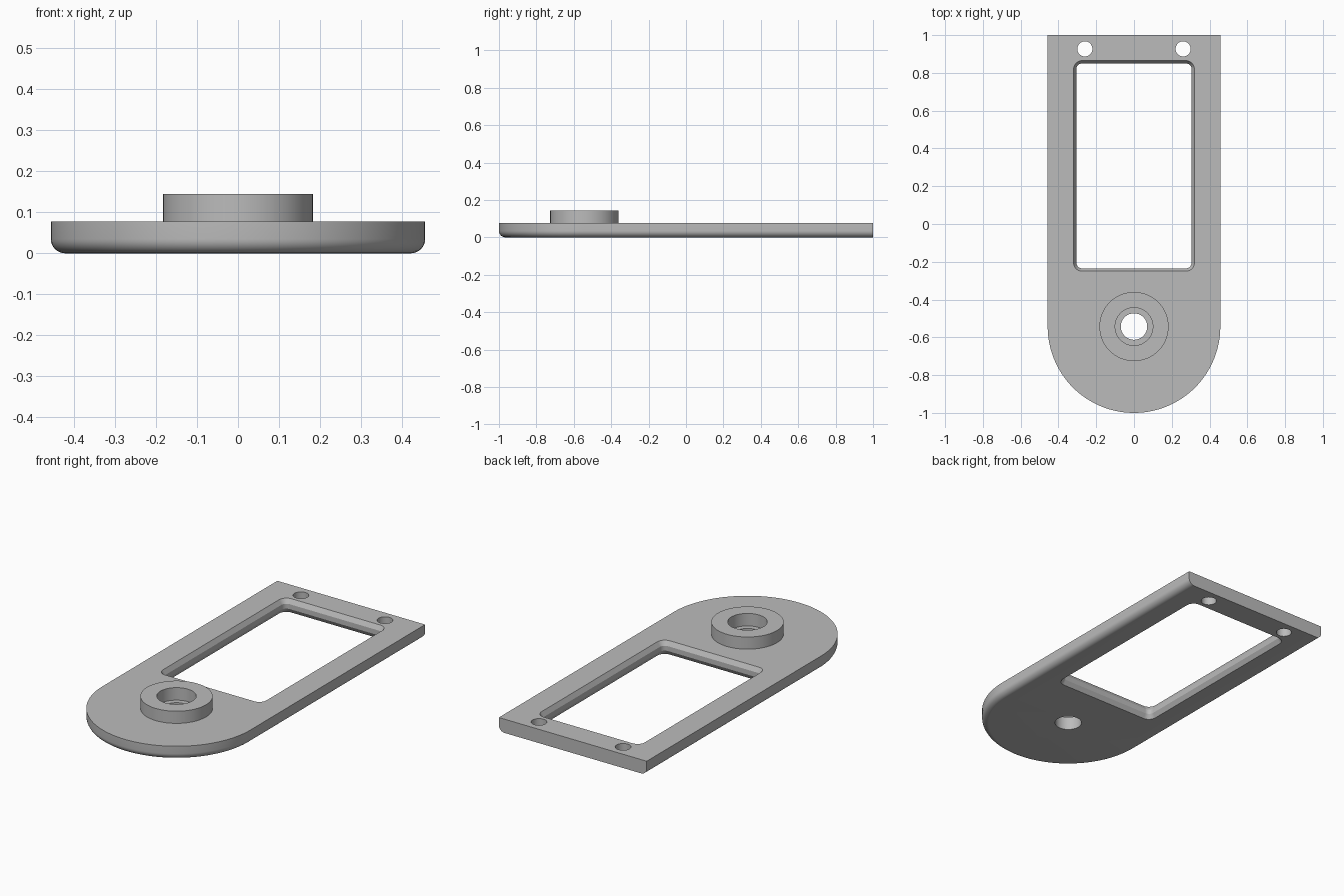
import bpy
import bmesh
from math import sin, cos, pi, radians

if "Cube" in bpy.data.objects:
    bpy.data.objects.remove(bpy.data.objects["Cube"], do_unlink=True)

HALF_W, THICK, FILLET = 0.457, 0.077, 0.035
HUB_Y = HALF_W - 1

grey = bpy.data.materials.new("plain grey")
grey.use_nodes = True
colour = (0.5, 0.5, 0.5, 1)
grey.diffuse_color = colour
grey.node_tree.nodes["Principled BSDF"].inputs["Base Color"].default_value = colour


def arc(cx, cy, r, start, end, n):
    """Points along an arc, both ends included."""
    return [(cx + r * cos(start + (end - start) * i / n),
             cy + r * sin(start + (end - start) * i / n)) for i in range(n + 1)]


def loft(name, sections):
    """Closed solid through stacked (z, outline) sections."""
    bm = bmesh.new()
    rings = [[bm.verts.new((x, y, z)) for x, y in pts] for z, pts in sections]
    bm.faces.new(rings[0])
    bm.faces.new(rings[-1])
    for low, high in zip(rings, rings[1:]):
        for i in range(len(low)):
            j = (i + 1) % len(low)
            bm.faces.new((low[i], low[j], high[j], high[i]))
    bmesh.ops.recalc_face_normals(bm, faces=bm.faces)
    mesh = bpy.data.meshes.new(name)
    bm.to_mesh(mesh)
    bm.free()
    mesh.materials.append(grey)
    obj = bpy.data.objects.new(name, mesh)
    bpy.context.collection.objects.link(obj)
    return obj


def cylinder(name, x, y, r, z0, z1, n=64):
    ring = arc(x, y, r, 0, 2 * pi, n)[:-1]
    return loft(name, [(z0, ring), (z1, ring)])


def plate_outline(inset):
    """Square back end, round front end."""
    r = HALF_W - inset
    return [(r, 1), (-r, 1)] + arc(0, HUB_Y, r, pi, 2 * pi, 64)


def window_outline(grow):
    """Rounded rectangle, widened by grow."""
    hw, y0, y1, r = 0.305 + grow, -0.235 - grow, 0.85 + grow, 0.03 + grow
    pts = []
    for k, (cx, cy) in enumerate([(hw - r, y1 - r), (r - hw, y1 - r),
                                  (r - hw, y0 + r), (hw - r, y0 + r)]):
        pts += arc(cx, cy, r, k * pi / 2, (k + 1) * pi / 2, 8)
    return pts


def combine(target, tool, operation):
    """Apply a boolean and discard the helper solid."""
    tool.hide_render = True
    mod = target.modifiers.new(operation, "BOOLEAN")
    mod.operation, mod.solver, mod.object = operation, "EXACT", tool
    bpy.context.view_layer.objects.active = target
    bpy.ops.object.modifier_apply(modifier=mod.name)
    bpy.data.objects.remove(tool, do_unlink=True)


# Plate, with its lower side and front edge rounded
steps = [i * pi / 16 for i in range(9)]
plate = loft("mounting_plate",
             [(FILLET * (1 - cos(a)), plate_outline(FILLET * (1 - sin(a)))) for a in steps]
             + [(THICK, plate_outline(0))])

# Raised hub with a stepped bore
combine(plate, cylinder("hub", 0, HUB_Y, 0.183, 0.05, 0.145, 96), "UNION")
combine(plate, cylinder("counterbore", 0, HUB_Y, 0.1, 0.075, 0.2), "DIFFERENCE")
combine(plate, cylinder("through_bore", 0, HUB_Y, 0.07, -0.1, 0.2), "DIFFERENCE")

# Window, chamfered on its upper and lower rims
wide, narrow = window_outline(0.015), window_outline(0)
combine(plate, loft("window", [(-0.1, wide), (0, wide), (0.025, narrow),
                               (0.052, narrow), (THICK, wide), (0.2, wide)]), "DIFFERENCE")

# Screw holes at the back
for side in (-1, 1):
    combine(plate, cylinder("screw_hole", side * 0.26, 0.927, 0.04, -0.1, 0.2, 48), "DIFFERENCE")

bpy.ops.object.select_all(action="DESELECT")
plate.select_set(True)
bpy.context.view_layer.objects.active = plate
bpy.ops.object.shade_smooth_by_angle(angle=radians(25))
